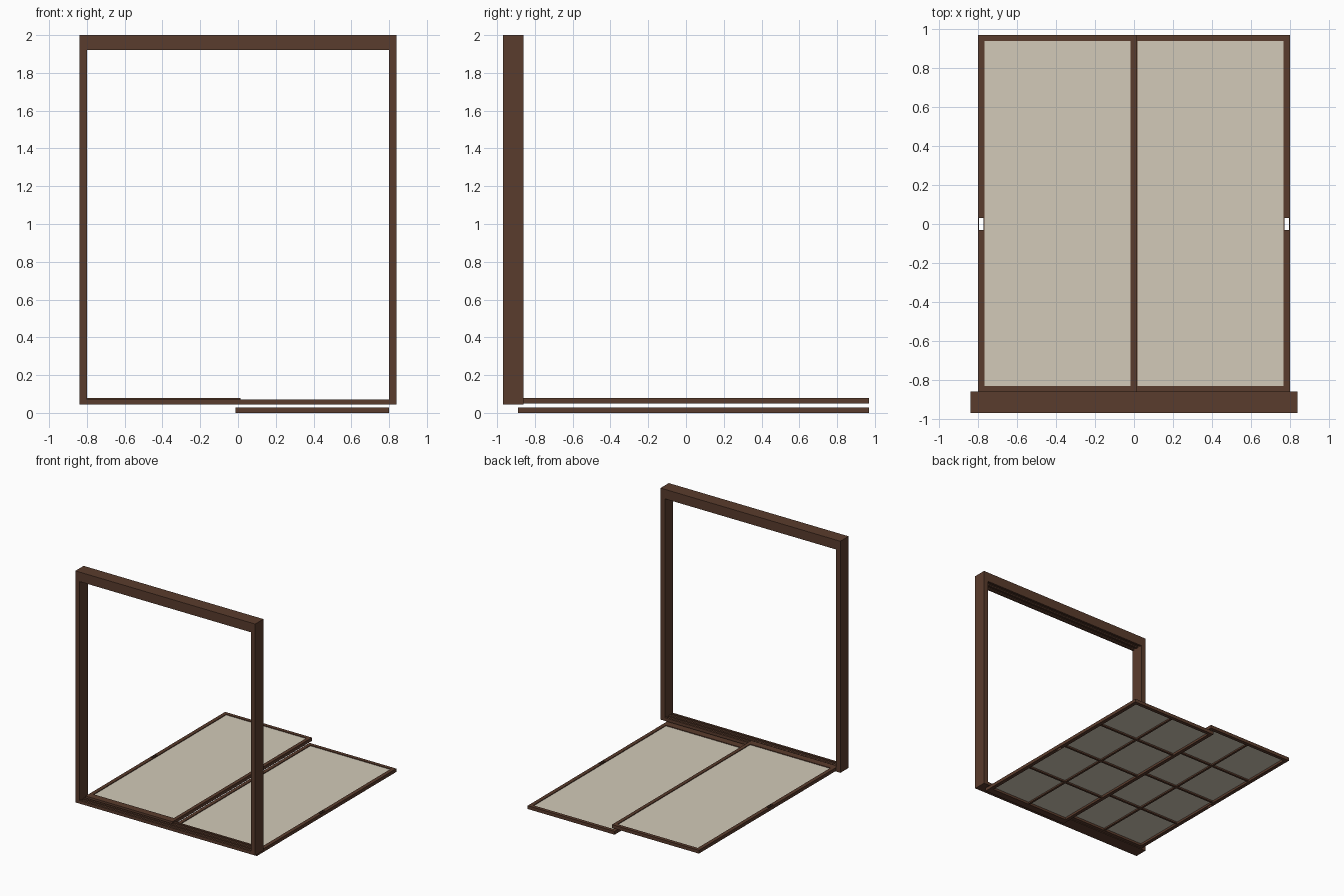
import bpy, bmesh

if "Cube" in bpy.data.objects:
    bpy.data.objects.remove(bpy.data.objects["Cube"])

def material(name, rgb):
    m = bpy.data.materials.new(name)
    m.diffuse_color = (*rgb, 1)
    m.use_nodes = True
    m.node_tree.nodes["Principled BSDF"].inputs["Base Color"].default_value = m.diffuse_color
    return m

wood = material("dark brown wood", (0.102, 0.045, 0.026))
paper = material("cream paper", (0.645, 0.591, 0.479))

def boxes(name, mat, parts):
    """One object from boxes given as (x0, x1, y0, y1, z0, z1)."""
    bm = bmesh.new()
    for x0, x1, y0, y1, z0, z1 in parts:
        for v in bmesh.ops.create_cube(bm, size=1)["verts"]:
            v.co = (x0 if v.co.x < 0 else x1,
                    y0 if v.co.y < 0 else y1,
                    z0 if v.co.z < 0 else z1)
    me = bpy.data.meshes.new(name)
    bm.to_mesh(me)
    bm.free()
    me.materials.append(mat)
    ob = bpy.data.objects.new(name, me)
    bpy.context.collection.objects.link(ob)

# Upright door frame
YF, YB = -0.97, -0.86
boxes("top_beam", wood, [(-0.84, 0.84, YF, YB, 1.93, 2.0)])
boxes("sill", wood, [(-0.84, 0.84, YF, YB, 0.045, 0.062)])
for side, s in (("left", -1), ("right", 1)):
    a, b = sorted((0.8 * s, 0.84 * s))
    boxes(side + "_post", wood, [(a, b, YF, YB, 0.062, 1.93)])

# Track strips that leave two sliding grooves
strips = ((YF, -0.952), (-0.924, -0.906), (-0.878, YB))
for name, z0, z1 in (("top_track", 1.92, 1.93), ("bottom_track", 0.062, 0.071)):
    boxes(name, wood, [(-0.8, 0.8, a, b, z0, z1) for a, b in strips])

# Sliding panels lying flat: wood border, paper sheet, lattice underneath
def panel(name, s, z):
    def bx(u0, u1, y0, y1, z0, z1):
        a, b = sorted((u0 * s, u1 * s))
        return (a, b, y0, y1, z + z0, z + z1)
    inner, outer, y0, y1, t = -0.012, 0.80, -0.89, 0.97, 0.028
    u0, u1, v0, v1 = 0.018, 0.768, -0.83, 0.94
    boxes(name + "_border", wood, [
        bx(inner, u0, y0, y1, 0, t),
        bx(u0, u1, y0, v0, 0, t),
        bx(u0, u1, v1, y1, 0, t),
        # outer stile with a through slot as finger pull
        bx(u1, outer, y0, -0.03, 0, t),
        bx(u1, outer, 0.03, y1, 0, t),
        bx(u1, 0.771, -0.03, 0.03, 0, t),
        bx(0.794, outer, -0.03, 0.03, 0, t)])
    boxes(name + "_paper", paper, [bx(u0, u1, v0, v1, 0.019, 0.022)])
    w = 0.009
    mid = (u0 + u1) / 2
    bars = [bx(mid - w, mid + w, v0, v1, 0.006, 0.019)]
    for i in range(1, 4):
        y = v0 + (v1 - v0) * i / 4
        bars.append(bx(u0, u1, y - w, y + w, 0.006, 0.019))
    boxes(name + "_lattice", wood, bars)

panel("right_panel", 1, 0.003 - 0.003)
panel("left_panel", -1, 0.051)
